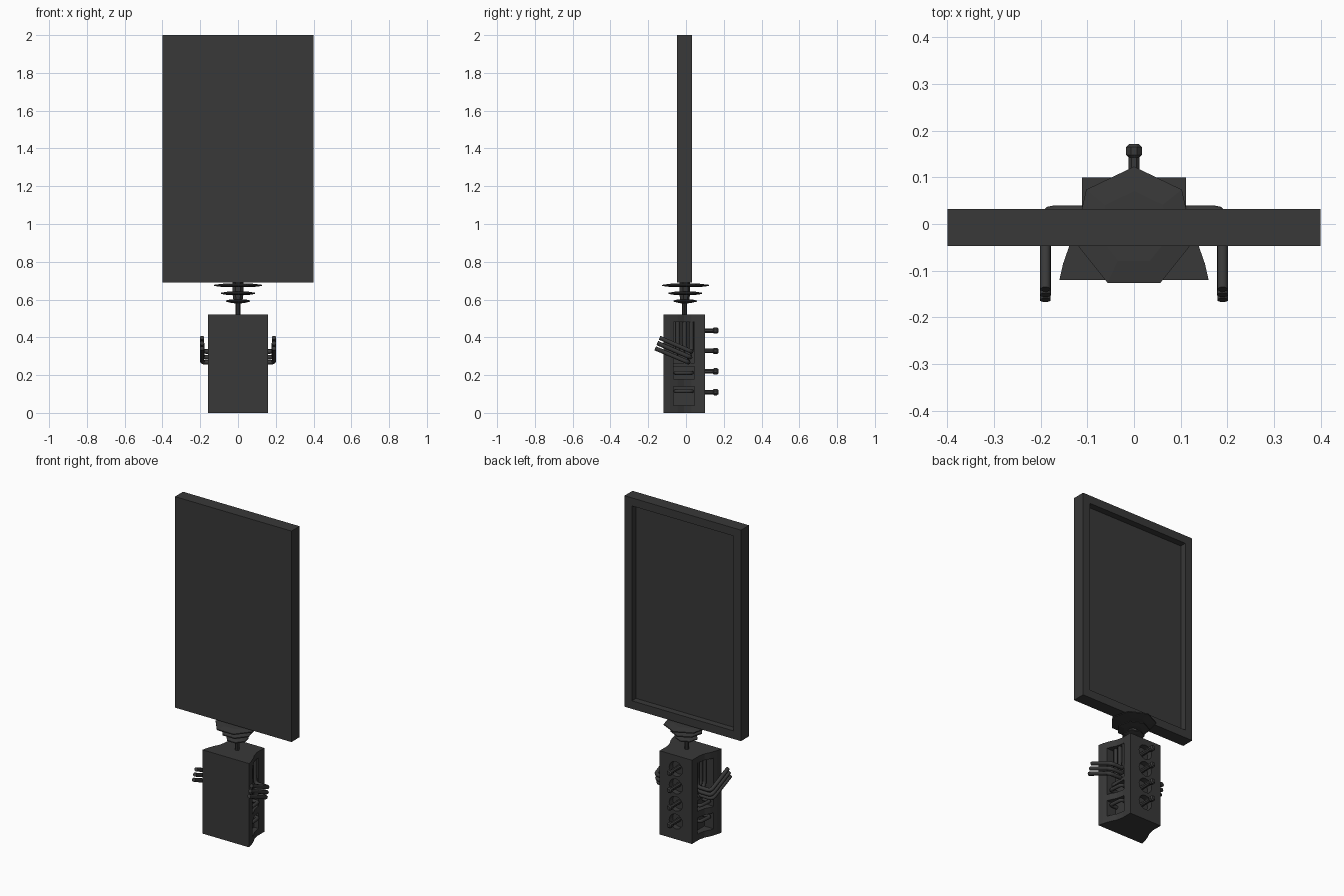
import bpy, bmesh, math
from mathutils import Vector, Matrix

if "Cube" in bpy.data.objects:
    bpy.data.objects.remove(bpy.data.objects["Cube"])

dark = bpy.data.materials.new("dark_grey")
dark.diffuse_color = (0.04, 0.04, 0.04, 1)
dark.use_nodes = True
dark.node_tree.nodes["Principled BSDF"].inputs["Base Color"].default_value = dark.diffuse_color
YC = -0.008  # depth centre of the panel and its post


def finish(name, bm):
    bmesh.ops.recalc_face_normals(bm, faces=bm.faces)
    mesh = bpy.data.meshes.new(name)
    bm.to_mesh(mesh)
    bm.free()
    ob = bpy.data.objects.new(name, mesh)
    bpy.context.collection.objects.link(ob)
    mesh.materials.append(dark)
    return ob


def box(name, x0, x1, y0, y1, z0, z1):
    bm = bmesh.new()
    bmesh.ops.create_cube(bm, size=1)
    for v in bm.verts:
        v.co = Vector(((x0 + x1) / 2 + v.co.x * (x1 - x0),
                       (y0 + y1) / 2 + v.co.y * (y1 - y0),
                       (z0 + z1) / 2 + v.co.z * (z1 - z0)))
    return finish(name, bm)


def lathe(name, profile, sides, matrix, phase=math.pi / 2):
    """Stack of (radius, height) rings with capped ends."""
    bm = bmesh.new()
    rings = []
    for r, h in profile:
        angles = [phase + 2 * math.pi * i / sides for i in range(sides)]
        rings.append([bm.verts.new(matrix @ Vector((r * math.cos(a), r * math.sin(a), h)))
                      for a in angles])
    for a, b in zip(rings, rings[1:]):
        for i in range(sides):
            j = (i + 1) % sides
            bm.faces.new((a[i], a[j], b[j], b[i]))
    bm.faces.new(rings[0])
    bm.faces.new(rings[-1])
    return finish(name, bm)


def cut(target, cutter):
    mod = target.modifiers.new("cut", 'BOOLEAN')
    mod.operation = 'DIFFERENCE'
    mod.solver = 'EXACT'
    mod.object = cutter
    bpy.context.view_layer.objects.active = target
    bpy.ops.object.modifier_apply(modifier=mod.name)
    bpy.data.objects.remove(cutter)


def tube(name, points, radius, bend):
    """Round bar through the points, with rounded corners."""
    pts = [Vector(p) for p in points]
    path = [pts[0]]
    for a, b, c in zip(pts, pts[1:], pts[2:]):
        p = b + (a - b).normalized() * bend
        q = b + (c - b).normalized() * bend
        path += [p.lerp(b, t).lerp(b.lerp(q, t), t) for t in (0, 0.33, 0.67, 1)]
    path.append(pts[-1])
    cu = bpy.data.curves.new(name, 'CURVE')
    cu.dimensions = '3D'
    cu.bevel_depth = radius
    cu.bevel_resolution = 2
    cu.use_fill_caps = True
    sp = cu.splines.new('POLY')
    sp.points.add(len(path) - 1)
    for s, p in zip(sp.points, path):
        s.co = (*p, 1)
    ob = bpy.data.objects.new(name, cu)
    bpy.context.collection.objects.link(ob)
    cu.materials.append(dark)


# Large panel with a recessed back
panel = box("panel", -0.4, 0.4, -0.047, 0.032, 0.69, 2.0)
cut(panel, box("cutter", -0.35, 0.35, -0.008, 0.1, 0.74, 1.95))

# Post with three seven-sided discs
post_place = Matrix.Translation((0, YC, 0))
lathe("stem", [(0.012, 0.5), (0.012, 0.6)], 8, post_place)
lathe("hub", [(0.022, 0.58), (0.03, 0.63), (0.03, 0.7)], 7, post_place)
for name, r, z in (("top_disc", 0.131, 0.675), ("middle_disc", 0.093, 0.633), ("bottom_disc", 0.065, 0.592)):
    lathe(name, [(r * 0.6, z - 0.009), (r, z - 0.003), (r, z + 0.003), (r * 0.6, z + 0.009)],
          7, post_place)

# Handle body: flared toward the front with concave sides
side = [(0.16, -0.12), (0.152, -0.085), (0.138, -0.045), (0.12, -0.01), (0.111, 0.03), (0.111, 0.10)]
bm = bmesh.new()
outline = [(x, y) for x, y in side] + [(-x, y) for x, y in reversed(side)]
base = bm.faces.new([bm.verts.new((x, y, 0)) for x, y in outline])
top = bmesh.ops.extrude_face_region(bm, geom=[base])["geom"]
bmesh.ops.translate(bm, vec=(0, 0, 0.52), verts=[v for v in top if isinstance(v, bmesh.types.BMVert)])
body = finish("body", bm)

# Side windows
for s in (-1, 1):
    for z0, z1 in ((0.04, 0.14), (0.18, 0.48)):
        x0, x1 = sorted((s * 0.08, s * 0.2))
        cut(body, box("cutter", x0, x1, -0.065, 0.045, z0, z1))
    x0, x1 = sorted((s * 0.078, s * 0.108))
    box("window_divider", x0, x1, -0.065, 0.045, 0.245, 0.265)

# Back sockets with studs
back_place = Matrix.Rotation(-math.pi / 2, 4, 'X')
for z in (0.11, 0.22, 0.328, 0.436):
    place = Matrix.Translation((0, 0, z)) @ back_place
    cut(body, lathe("cutter", [(0.046, 0.065), (0.046, 0.12)], 12, place))
    lathe("stud", [(0.013, 0.06), (0.013, 0.143), (0.018, 0.148), (0.018, 0.165), (0.011, 0.172)],
          8, place, math.pi / 8)

# Side tubes and small grab bars, on both sides
for s in (-1, 1):
    for y0, z0, y1, z1 in ((0.028, 0.325, -0.14, 0.398), (0.022, 0.295, -0.152, 0.37),
                           (0.012, 0.268, -0.163, 0.342)):
        yv = {0.028: 0.028, 0.022: -0.008, 0.012: -0.044}[y0]
        tube("side_tube", [(s * 0.097, yv, 0.485), (s * 0.097, yv, z0 + 0.05), (s * 0.1, y0, z0),
                           (s * 0.19, y0, z0), (s * 0.19, y1, z1)], 0.012, 0.02)
    for z in (0.212, 0.115):
        tube("grab_bar", [(s * 0.075, 0.03, z), (s * 0.118, 0.03, z),
                          (s * 0.126, -0.055, z), (s * 0.075, -0.055, z)], 0.011, 0.014)
